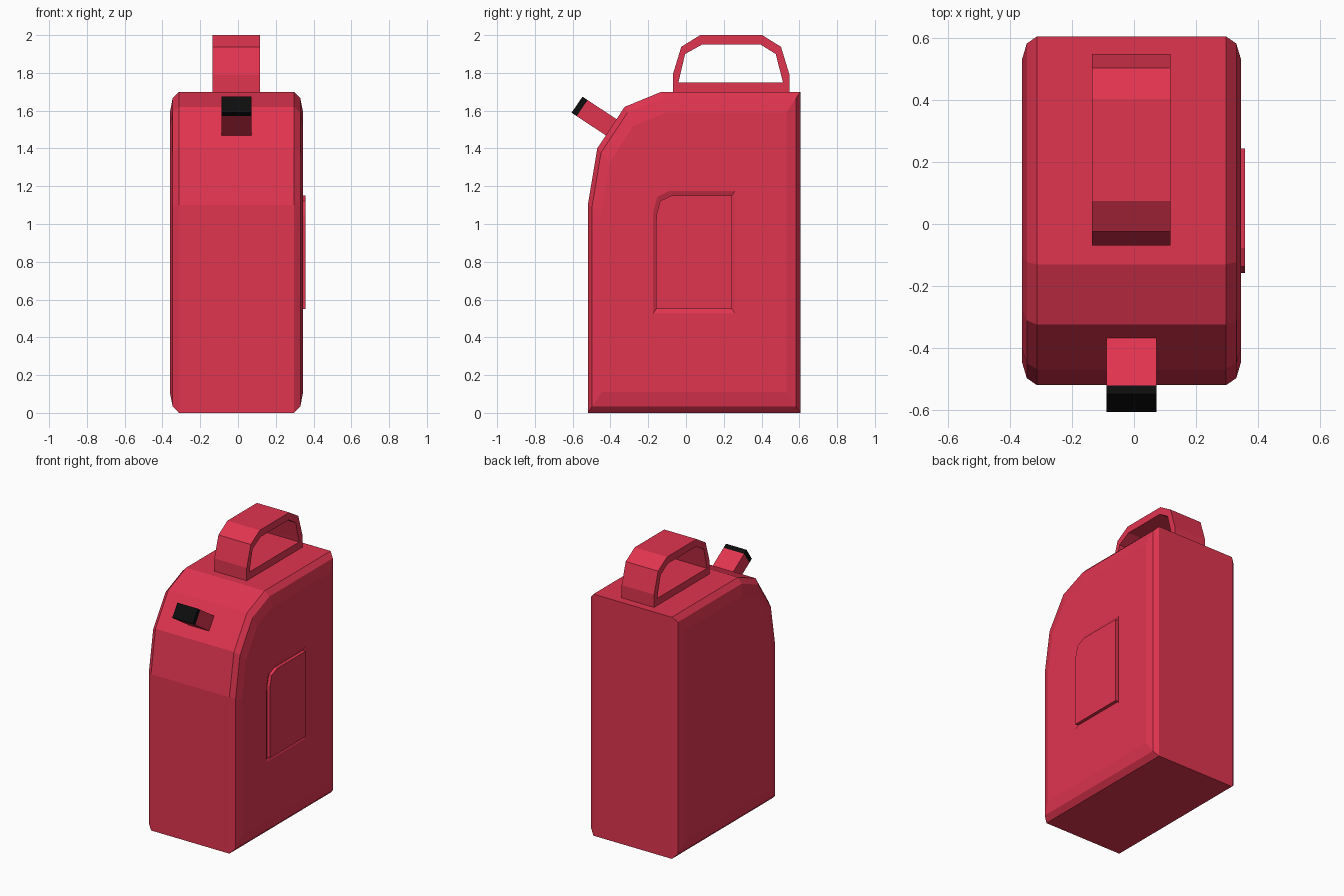
import bpy
import bmesh

if "Cube" in bpy.data.objects:
    bpy.data.objects.remove(bpy.data.objects["Cube"])


def material(name, rgb):
    m = bpy.data.materials.new(name)
    m.diffuse_color = (*rgb, 1)
    m.use_nodes = True
    m.node_tree.nodes["Principled BSDF"].inputs["Base Color"].default_value = m.diffuse_color
    return m


RED = material("red_paint", (0.75, 0.035, 0.08))
BLACK = material("black_cap", (0.004, 0.004, 0.004))


def scaled(pts, s):
    """Scale a (y, z) profile about the middle of its bounds."""
    cy, cz = [(min(c) + max(c)) / 2 for c in zip(*pts)]
    return [(cy + (y - cy) * s, cz + (z - cz) * s) for y, z in pts]


def loft(name, rings, mat, ring_shape=False):
    """Skin a list of (x, profile) rings; capped, or closed on itself."""
    bm = bmesh.new()
    loops = [[bm.verts.new((x, y, z)) for y, z in pts] for x, pts in rings]
    pairs = list(zip(loops, loops[1:]))
    if ring_shape:
        pairs.append((loops[-1], loops[0]))
    else:
        bm.faces.new(loops[0])
        bm.faces.new(loops[-1])
    for a, b in pairs:
        n = len(a)
        for i in range(n):
            j = (i + 1) % n
            bm.faces.new((a[i], a[j], b[j], b[i]))
    bmesh.ops.recalc_face_normals(bm, faces=bm.faces)
    mesh = bpy.data.meshes.new(name)
    bm.to_mesh(mesh)
    bm.free()
    mesh.materials.append(mat)
    ob = bpy.data.objects.new(name, mesh)
    bpy.context.collection.objects.link(ob)
    return ob


# Can body: rounded sides, with a grooved raised panel on the right
CX = -0.008
body = [(-0.52, 0), (0.605, 0), (0.605, 1.70), (-0.13, 1.70),
        (-0.325, 1.62), (-0.47, 1.40), (-0.52, 1.10)]
panel = [(-0.175, 0.525), (0.26, 0.525), (0.26, 1.175), (-0.087, 1.175),
         (-0.152, 1.145), (-0.172, 1.07), (-0.175, 1.03)]
steps = [(0.353, 0.87), (0.338, 0.96), (0.305, 1.0)]
rings = [(CX - w, scaled(body, s)) for w, s in steps]
rings += [(CX + w, scaled(body, s)) for w, s in reversed(steps)]
inner = scaled(panel, 0.923)
rings += [(0.345, panel), (0.335, inner), (0.358, inner)]
loft("can_body", rings, RED)

# Carrying handle: a closed loop with a flat foot
outer = [(-0.07, 1.695), (-0.07, 1.79), (-0.025, 1.938), (0.075, 2.0),
         (0.403, 2.0), (0.503, 1.938), (0.548, 1.79), (0.548, 1.695)]
hole = [(-0.04, 1.75), (-0.034, 1.775), (-0.005, 1.90), (0.085, 1.95),
        (0.395, 1.95), (0.475, 1.90), (0.507, 1.775), (0.513, 1.75)]
X0, X1 = -0.135, 0.117
loft("handle", [(X0, outer), (X1, outer), (X1, hole), (X0, hole)], RED, True)

# Slanted square spout and its cap
SX0, SX1 = -0.088, 0.072
spout = [(-0.418, 1.465), (-0.360, 1.550), (-0.521, 1.656), (-0.579, 1.571)]
cap = [(-0.579, 1.571), (-0.521, 1.656), (-0.548, 1.674), (-0.606, 1.589)]
for name, prof, mat in (("spout", spout, RED), ("spout_cap", cap, BLACK)):
    loft(name, [(SX0, prof), (SX1, prof)], mat)
